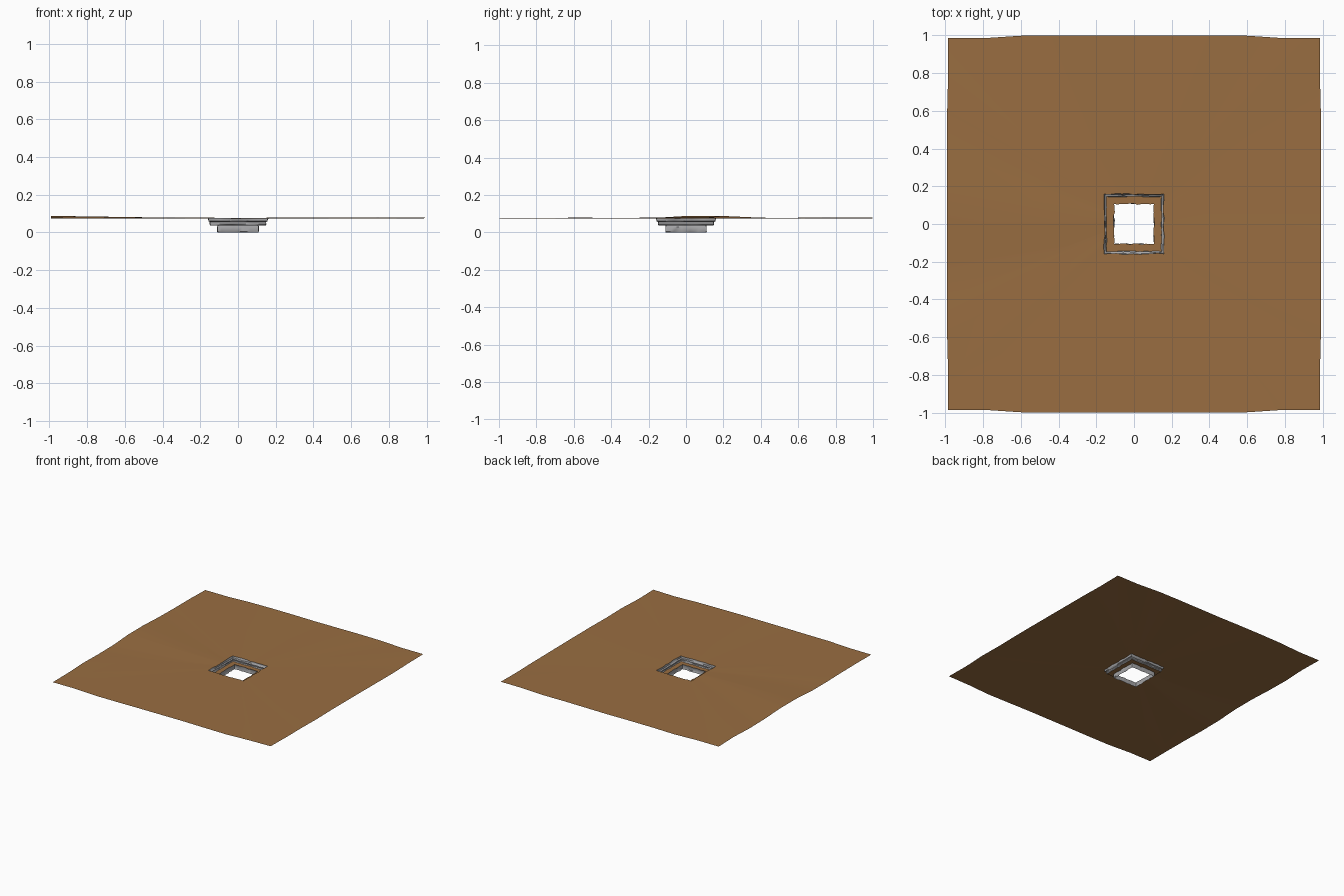
import bpy, bmesh, math, random
from mathutils import Vector

if "Cube" in bpy.data.objects:
    bpy.data.objects.remove(bpy.data.objects["Cube"])

random.seed(4)
SEG = 10  # segments per side of every square ring


def material(name, rgb):
    m = bpy.data.materials.new(name)
    m.diffuse_color = (*rgb, 1)
    m.use_nodes = True
    m.node_tree.nodes["Principled BSDF"].inputs["Base Color"].default_value = m.diffuse_color
    return m


EARTH = material("brown earth", (0.32, 0.155, 0.053))
STONE = material("grey stone", (0.38, 0.38, 0.39))


def ring(half, z, wobble=0.0, zwob=0.0):
    """Counter-clockwise square loop with slightly irregular edges."""
    pts = []
    for side in range(4):
        a = side * math.pi / 2
        for i in range(SEG):
            t = -1 + 2 * i / SEG
            r = half + random.uniform(-wobble, wobble)
            if i == 0:
                x, y = half, -half
            else:
                x, y = r, half * t
            pts.append(Vector((x * math.cos(a) - y * math.sin(a),
                               x * math.sin(a) + y * math.cos(a),
                               z + random.uniform(-zwob, zwob))))
    return pts


def skin(name, rings, mat, smooth_angle=40):
    """Sheet through a list of rings, facing up and inwards."""
    bm = bmesh.new()
    loops = [[bm.verts.new(p) for p in r] for r in rings]
    for a, b in zip(loops, loops[1:]):
        for i in range(len(a)):
            j = (i + 1) % len(a)
            bm.faces.new((a[i], b[i], b[j], a[j]))
    me = bpy.data.meshes.new(name)
    bm.to_mesh(me)
    bm.free()
    me.materials.append(mat)
    ob = bpy.data.objects.new(name, me)
    bpy.context.collection.objects.link(ob)
    bpy.ops.object.select_all(action='DESELECT')
    ob.select_set(True)
    bpy.context.view_layer.objects.active = ob
    bpy.ops.object.shade_smooth_by_angle(angle=math.radians(smooth_angle))
    return ob


# Pit rings, from the open bottom up to the rim
low = [ring(0.105, 0.0, 0.004), ring(0.109, 0.006, 0.002),
       ring(0.109, 0.030, 0.002), ring(0.105, 0.038, 0.004)]
high = [ring(0.145, 0.038, 0.003), ring(0.149, 0.044, 0.002),
        ring(0.147, 0.056, 0.003), ring(0.155, 0.060, 0.003),
        ring(0.157, 0.068, 0.002), ring(0.158, 0.075, 0.004, 0.001)]

# Outer ground edge: slightly fuller mid sides, gentle height ripples
edge = ring(0.985, 0.077, 0.0, 0.003)
for p in edge:
    if min(abs(p.x), abs(p.y)) < 0.65:
        if abs(p.y) > abs(p.x):
            p.y = math.copysign(0.998, p.y)
        else:
            p.x = math.copysign(0.99, p.x)
    if p.x < -0.9 and 0 < p.y < 0.3:
        p.z = 0.088  # small hump on the left edge

skin("lower_stone_wall", low, STONE)
skin("earth_ledge", [low[-1], high[0]], EARTH)
skin("upper_stone_wall", high, STONE)
skin("ground", [high[-1], edge], EARTH)
